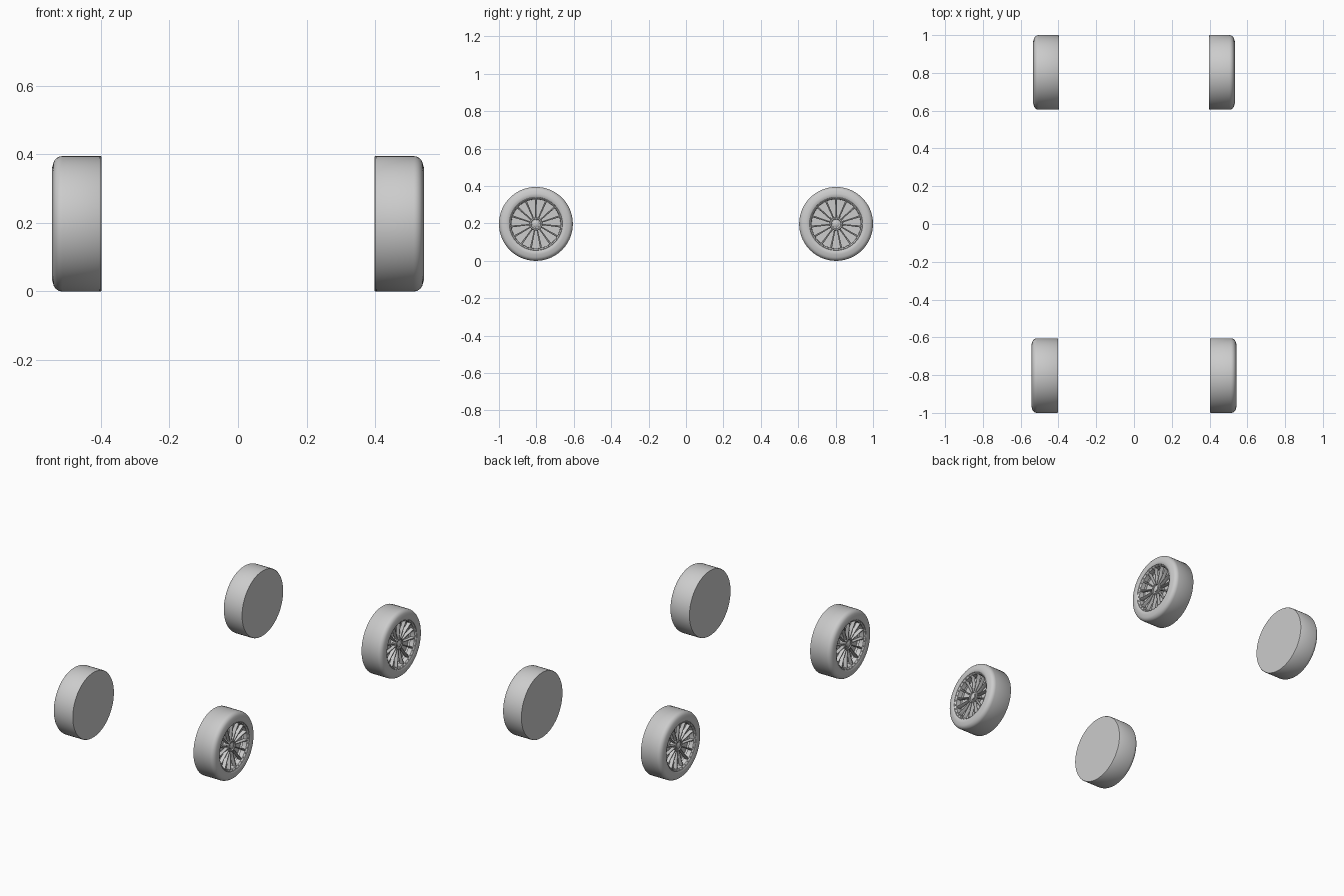
import bpy, bmesh
from math import sin, cos, pi, radians
from mathutils import Matrix, Vector

if "Cube" in bpy.data.objects:
    bpy.data.objects.remove(bpy.data.objects["Cube"])

SPOKES = 15
R = 0.1975


def finish(bm, name, matrix):
    bm.transform(matrix)
    bmesh.ops.recalc_face_normals(bm, faces=bm.faces)
    me = bpy.data.meshes.new(name)
    bm.to_mesh(me)
    bm.free()
    ob = bpy.data.objects.new(name, me)
    bpy.context.collection.objects.link(ob)
    bpy.ops.object.select_all(action='DESELECT')
    bpy.context.view_layer.objects.active = ob
    ob.select_set(True)
    bpy.ops.object.shade_smooth_by_angle(angle=radians(35))


def lathe(profile, closed=False, n=72):
    """Spin (x, radius) points around the x axle."""
    bm = bmesh.new()
    vs = [bm.verts.new((x, r, 0)) for x, r in profile]
    pairs = list(zip(vs, vs[1:])) + ([(vs[-1], vs[0])] if closed else [])
    es = [bm.edges.new(p) for p in pairs]
    bmesh.ops.spin(bm, geom=vs + es, cent=(0, 0, 0), axis=(1, 0, 0),
                   angle=2 * pi, steps=n, use_merge=True)
    bmesh.ops.remove_doubles(bm, verts=bm.verts, dist=1e-5)
    return bm


def spoke(bm, a):
    """Tapered bar from hub to rim with a bevelled front ridge."""
    rows = []
    for r, w, x0, x1 in ((0.028, 0.0035, 0.098, 0.117),
                         (0.085, 0.0040, 0.102, 0.122),
                         (0.137, 0.0055, 0.106, 0.129)):
        sec = [(x0, -w), (x1 - 0.003, -w), (x1, -w * 0.5),
               (x1, w * 0.5), (x1 - 0.003, w), (x0, w)]
        rows.append([bm.verts.new((x, r * cos(a) - t * sin(a), r * sin(a) + t * cos(a)))
                     for x, t in sec])
    for p, q in zip(rows, rows[1:]):
        for i in range(6):
            j = (i + 1) % 6
            bm.faces.new((p[i], p[j], q[j], q[i]))
    bm.faces.new(rows[0])
    bm.faces.new(rows[-1])


# Tyre: flat closed inner side, rounded outer shoulder, recessed wheel well
shoulder = [(0.110 + 0.027 * sin(t), R - 0.027 + 0.027 * cos(t))
            for t in [i * pi / 16 for i in range(8)]]
tyre = ([(0, 0), (0, R - 0.002), (0.003, R)] + shoulder +
        [(0.140, 0.163), (0.140, 0.150), (0.136, 0.142), (0.085, 0.138), (0.082, 0)])
rim = [(0.100, 0.139), (0.133, 0.1425), (0.135, 0.140), (0.133, 0.137),
       (0.127, 0.132), (0.100, 0.131)]
hub = [(0.080, 0), (0.080, 0.036), (0.116, 0.036), (0.120, 0.033),
       (0.120, 0.027), (0.115, 0.025), (0.115, 0)]
cap = [(0.112, 0), (0.112, 0.018), (0.119, 0.018), (0.122, 0.014), (0.123, 0)]

# Four wheels: right and left sides are mirror images
for end, y, x, width in (("front", -0.8025, 0.402, 0.141), ("rear", 0.8025, 0.398, 0.136)):
    for side, s in (("right", 1), ("left", -1)):
        m = Matrix.Translation((s * x, y, R)) @ Matrix.Diagonal((s * width / 0.14, 1, 1, 1))
        tag = f"{end}_{side}_"
        finish(lathe(tyre), tag + "tyre", m)
        finish(lathe(rim, closed=True), tag + "rim", m)
        finish(lathe(hub, n=40), tag + "hub", m)
        finish(lathe(cap, n=32), tag + "hub_cap", m)

        bm = bmesh.new()
        for i in range(SPOKES):
            spoke(bm, pi / 2 + 2 * pi * i / SPOKES)
        finish(bm, tag + "spokes", m)

        # Rim bolts, a pair between each two spokes
        bm = bmesh.new()
        for i in range(SPOKES * 2):
            a = pi / 2 + 2 * pi * (i + 0.5) / (SPOKES * 2)
            pos = Matrix.Translation((0.129, 0.1355 * cos(a), 0.1355 * sin(a)))
            bmesh.ops.create_cone(bm, cap_ends=True, segments=8, radius1=0.003,
                                  radius2=0.0025, depth=0.010,
                                  matrix=pos @ Matrix.Rotation(pi / 2, 4, 'Y'))
        finish(bm, tag + "rim_bolts", m)
